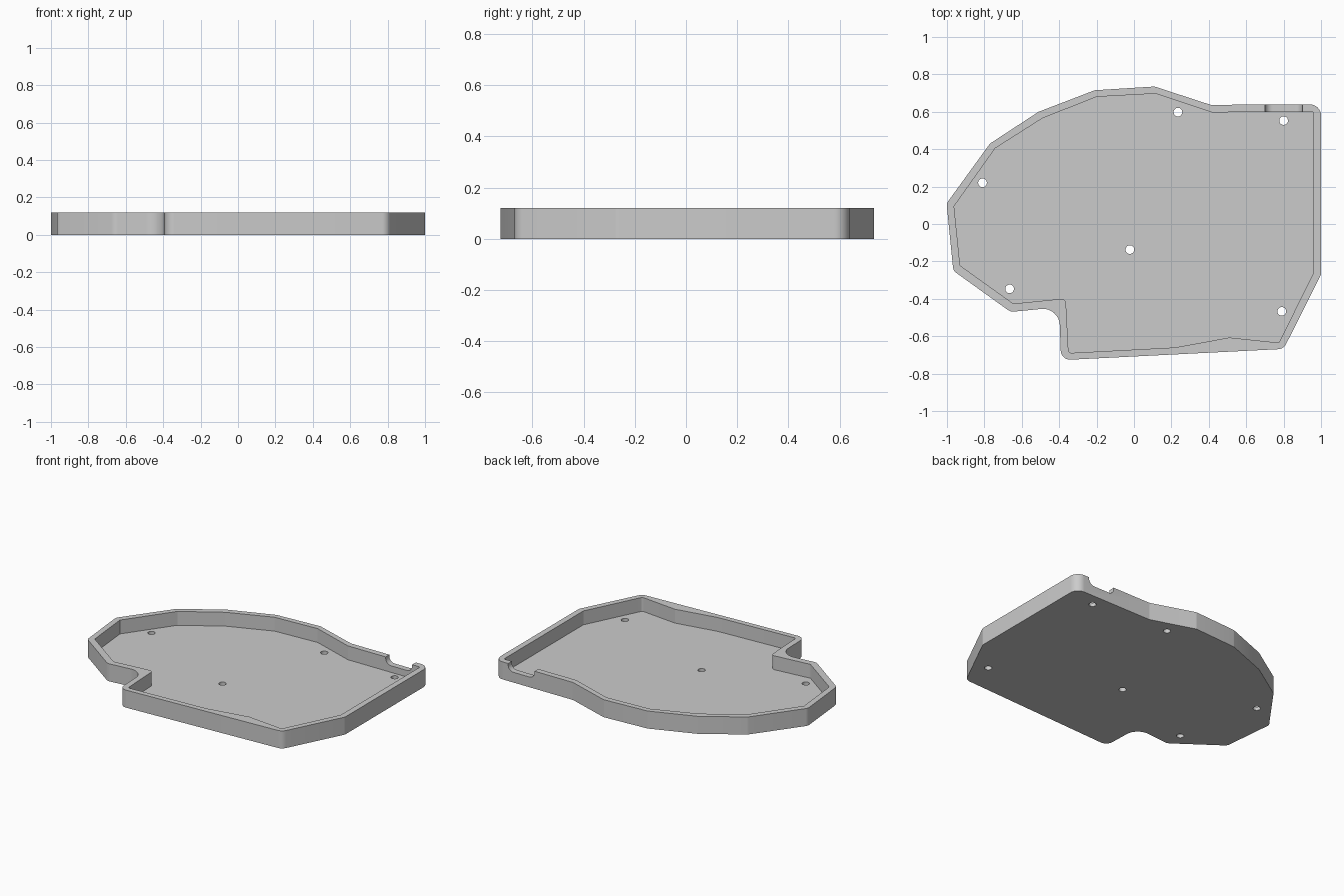
import bpy
import bmesh
from math import sin, tan, ceil, degrees, radians, pi
from mathutils import Vector, Matrix

HEIGHT, FLOOR = 0.12, 0.025

if "Cube" in bpy.data.objects:
    bpy.data.objects.remove(bpy.data.objects["Cube"])

grey = bpy.data.materials.new("light grey")
grey.use_nodes = True
grey.diffuse_color = (0.6, 0.6, 0.6, 1)
grey.node_tree.nodes["Principled BSDF"].inputs["Base Color"].default_value = grey.diffuse_color


def fillet(corners):
    """Turn (x, y, radius) corners into an outline with rounded corners."""
    outline = []
    for i, (x, y, r) in enumerate(corners):
        p = Vector((x, y))
        if not r:
            outline.append(p)
            continue
        u = (Vector(corners[i - 1][:2]) - p).normalized()
        v = (Vector(corners[(i + 1) % len(corners)][:2]) - p).normalized()
        half = u.angle(v) / 2
        centre = p + (u + v).normalized() * (r / sin(half))
        start = p + u * (r / tan(half)) - centre
        end = p + v * (r / tan(half)) - centre
        steps = max(2, ceil(degrees(pi - 2 * half) / 10))
        outline += [centre + start.lerp(end, k / steps).normalized() * r
                    for k in range(steps + 1)]
    return outline


def prism(name, outline, low, high, turn=Matrix.Identity(4)):
    """Extrude a flat outline between two heights, then rotate it."""
    bm = bmesh.new()
    bottom = [bm.verts.new((p.x, p.y, low)) for p in outline]
    top = [bm.verts.new((p.x, p.y, high)) for p in outline]
    bm.faces.new(bottom)
    bm.faces.new(top)
    for i in range(len(outline)):
        bm.faces.new((bottom[i - 1], bottom[i], top[i], top[i - 1]))
    bmesh.ops.recalc_face_normals(bm, faces=bm.faces)
    bm.transform(turn)
    mesh = bpy.data.meshes.new(name)
    bm.to_mesh(mesh)
    bm.free()
    mesh.materials.append(grey)
    obj = bpy.data.objects.new(name, mesh)
    bpy.context.collection.objects.link(obj)
    return obj


def cut(target, cutter):
    """Subtract the cutter from the target and discard it."""
    mod = target.modifiers.new("cut", "BOOLEAN")
    mod.operation = "DIFFERENCE"
    mod.solver = "EXACT"
    mod.object = cutter
    bpy.ops.object.modifier_apply(modifier=mod.name)
    bpy.data.objects.remove(cutter)


# Outer shell of the tray
tray = prism("case_tray", fillet([
    (-1.002, 0.11, 0.04), (-0.77, 0.43, 0.04), (-0.51, 0.60, 0), (-0.21, 0.715, 0.02),
    (0.11, 0.735, 0.03), (0.41, 0.637, 0.03), (1, 0.64, 0.06), (1, -0.27, 0.03),
    (0.80, -0.668, 0.05), (-0.39, -0.728, 0.05), (-0.40, -0.445, 0.09),
    (-0.66, -0.47, 0.05), (-0.966, -0.25, 0.04)]), 0, HEIGHT)
bpy.ops.object.select_all(action="DESELECT")
bpy.context.view_layer.objects.active = tray
tray.select_set(True)

# Cavity inside the rim
cut(tray, prism("cavity_cutter", fillet([
    (-0.962, 0.095, 0), (-0.742, 0.405, 0), (-0.49, 0.565, 0), (-0.20, 0.68, 0),
    (0.115, 0.697, 0), (0.415, 0.597, 0), (0.96, 0.60, 0.01), (0.96, -0.26, 0),
    (0.775, -0.635, 0.015), (0.51, -0.607, 0), (0.22, -0.66, 0), (-0.35, -0.69, 0.015),
    (-0.365, -0.398, 0.025), (-0.645, -0.426, 0.015), (-0.93, -0.222, 0.015)]),
    FLOOR, HEIGHT + 0.1))

# Screw holes through the floor
for x, y in [(0.235, 0.598), (0.80, 0.553), (-0.81, 0.22),
             (-0.022, -0.137), (-0.665, -0.347), (0.79, -0.467)]:
    r = 0.023
    square = [(x + sx * r, y + sy * r, r * 0.98)
              for sx, sy in ((-1, -1), (1, -1), (1, 1), (-1, 1))]
    cut(tray, prism("hole_cutter", fillet(square), -0.05, HEIGHT / 2))

# Rounded cable notch in the back wall
cut(tray, prism("notch_cutter", fillet([
    (0.70, 0.2, 0), (0.70, 0.07, 0.04), (0.90, 0.07, 0.04), (0.90, 0.2, 0)]),
    -0.70, -0.57, Matrix.Rotation(radians(90), 4, "X")))

bpy.ops.object.shade_smooth_by_angle(angle=radians(14))
